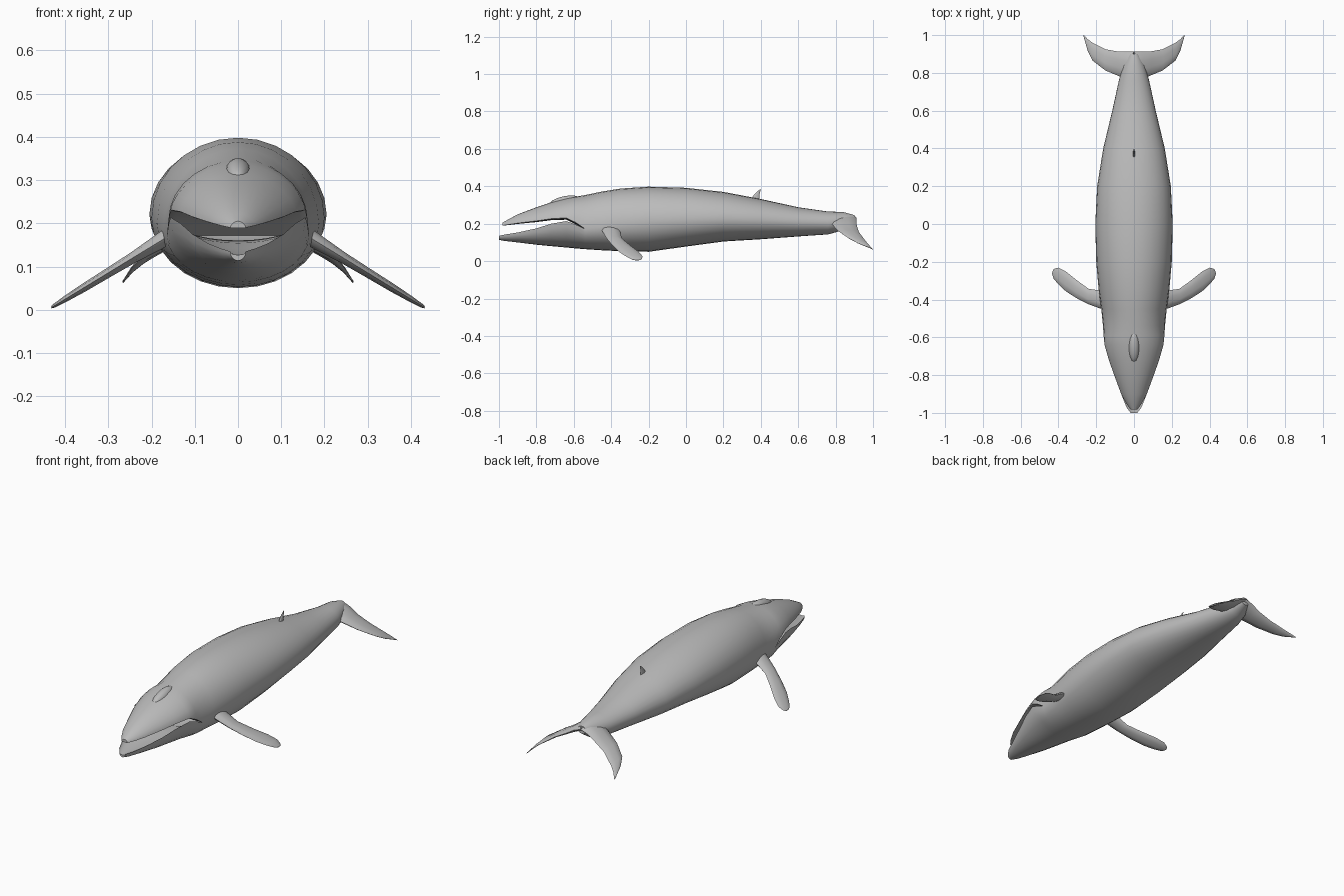
import bpy, bmesh, math
from mathutils import Vector

if "Cube" in bpy.data.objects:
    bpy.data.objects.remove(bpy.data.objects["Cube"])

skin = bpy.data.materials.new("whale_grey")
skin.diffuse_color = (0.5, 0.5, 0.5, 1)
skin.use_nodes = True
skin.node_tree.nodes["Principled BSDF"].inputs["Base Color"].default_value = skin.diffuse_color


def finish(bm, name, mirror=False, angle=50):
    bmesh.ops.remove_doubles(bm, verts=bm.verts, dist=0.0004)
    bmesh.ops.holes_fill(bm, edges=[e for e in bm.edges if e.is_boundary], sides=0)
    bmesh.ops.recalc_face_normals(bm, faces=bm.faces)
    me = bpy.data.meshes.new(name)
    bm.to_mesh(me)
    bm.free()
    ob = bpy.data.objects.new(name, me)
    bpy.context.collection.objects.link(ob)
    me.materials.append(skin)
    bpy.ops.object.select_all(action='DESELECT')
    ob.select_set(True)
    bpy.context.view_layer.objects.active = ob
    bpy.ops.object.shade_smooth_by_angle(angle=math.radians(angle))
    if mirror:
        mod = ob.modifiers.new("mirror", 'MIRROR')
        mod.use_clip = True
    return ob


def loft(bm, rows, closed=False):
    vs = [[bm.verts.new(p) for p in r] for r in rows]
    n = len(vs[0])
    for a, b in zip(vs, vs[1:]):
        for i in range(n if closed else n - 1):
            j = (i + 1) % n
            bm.faces.new((a[i], a[j], b[j], b[i]))


# Body: y, half width, top, upper lip, lower lip, bottom
BODY = [
    (-1.0, .018, .205, .190, .135, .114),
    (-.97, .040, .222, .195, .142, .108),
    (-.90, .068, .250, .203, .153, .100),
    (-.80, .105, .288, .215, .175, .088),
    (-.72, .133, .315, .227, .200, .080),
    (-.64, .156, .336, .231, .214, .073),
    (-.59, .161, .345, .207, .196, .068),
    (-.54, .164, .353, .172, .172, .064),
    (-.45, .173, .372, .182, .182, .058),
    (-.35, .187, .388, .198, .198, .053),
    (-.20, .200, .398, .212, .212, .050),
    (0.00, .205, .392, .220, .220, .078),
    (0.20, .195, .370, .225, .225, .105),
    (0.40, .163, .332, .217, .217, .117),
    (0.60, .115, .288, .207, .207, .132),
    (0.76, .080, .265, .202, .202, .143),
    (0.84, .058, .263, .208, .208, .165),
    (0.90, .025, .246, .225, .225, .205),
]
N = 14
upper, lower, palate, floor = [], [], [], []
for y, w, top, ul, ll, bot in BODY:
    yu = y + (.018 if y < -.95 else 0)
    peak = 1.3 if y < -.6 else 1.0
    arc = [math.pi * i / N for i in range(N + 1)]
    xs = [w * math.cos(t) for t in arc]
    s = [max(0, math.sin(t)) for t in arc]
    upper.append([(x, yu, ul + (top - ul) * k ** peak) for x, k in zip(xs, s)])
    lower.append([(x, y, ll - (ll - bot) * k) for x, k in zip(xs, s)])
    if y <= -.54:
        # Mouth lining closes to a line at the jaw corner
        sag = 0 if y == -.54 else 1
        palate.append([(x, yu, ul - .06 * w * sag * k) for x, k in zip(xs, s)])
        floor.append([(x, y, ll - .38 * (ll - bot) * sag * k) for x, k in zip(xs, s)])
bm = bmesh.new()
for rows in (upper, lower, palate, floor):
    loft(bm, rows)
finish(bm, "body_and_jaws")


def blade(name, stations, normal, mirror):
    """Lens-section blade from (leading point, trailing point, thickness)."""
    nrm = Vector(normal).normalized()
    rows = []
    for lead, trail, thick in stations:
        a, b = Vector(lead), Vector(trail)
        ring = []
        for i in range(10):
            t = 2 * math.pi * i / 10
            u = .5 - .5 * math.cos(t)
            ring.append(a.lerp(b, u) + nrm * (thick / 2 * math.sin(t) * (1.15 - .3 * u)))
        rows.append(ring)
    bm = bmesh.new()
    loft(bm, rows, closed=True)
    return finish(bm, name, mirror)


# Pectoral flippers: x, leading y, trailing y, thickness
FLIPPER = [(.13, -.455, -.36, .045), (.18, -.447, -.352, .036), (.24, -.425, -.343, .026),
           (.30, -.395, -.300, .022), (.36, -.357, -.252, .019), (.40, -.320, -.231, .014),
           (.425, -.290, -.238, .009), (.432, -.270, -.252, .004)]
blade("pectoral_flippers",
      [((x, l, .165 - .61 * (x - .17)), (x, t, .165 - .61 * (x - .17)), th)
       for x, l, t, th in FLIPPER], (.52, 0, .85), True)

# Tail flukes: x, leading y and z, trailing y and z, thickness
FLUKE = [(0, .76, .225, .912, .232, .050), (.04, .765, .212, .912, .218, .045),
         (.085, .785, .192, .913, .190, .032), (.15, .812, .162, .925, .155, .022),
         (.22, .865, .125, .960, .108, .014), (.245, .915, .098, .978, .087, .009),
         (.266, .990, .067, 1.0, .062, .003)]
blade("tail_flukes", [((x, ly, lz), (x, ty, tz), th) for x, ly, lz, ty, tz, th in FLUKE],
      (.5, .25, .83), True)

# Dorsal fin
FIN = [(.325, .345, .395, .014), (.350, .360, .392, .011),
       (.368, .376, .396, .007), (.382, .393, .400, .002)]
blade("dorsal_fin", [((0, l, z), (0, t, z), th) for z, l, t, th in FIN], (1, 0, 0), False)

# Blowhole guard: a ridge on top of the head
bm = bmesh.new()
bmesh.ops.create_uvsphere(bm, u_segments=14, v_segments=8, radius=1)
ridge = finish(bm, "blowhole_ridge")
ridge.scale = (.03, .085, .03)
ridge.location = (0, -.65, .317)
ridge.rotation_euler = (math.radians(12), 0, 0)
